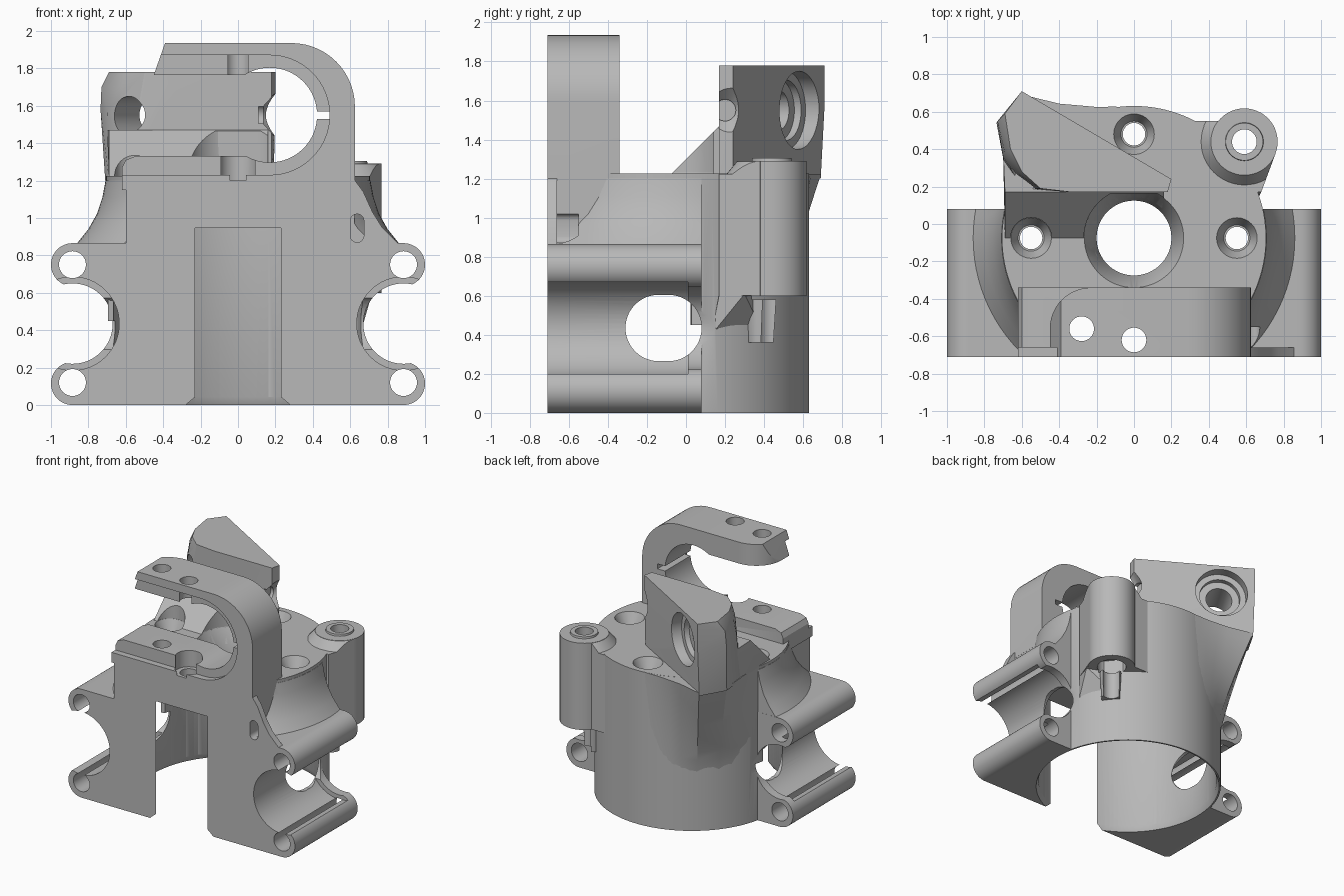
import bpy, bmesh, math
from mathutils import Vector, Matrix

if "Cube" in bpy.data.objects:
    bpy.data.objects.remove(bpy.data.objects["Cube"])

grey = bpy.data.materials.new("light_grey_plastic")
grey.use_nodes = True
grey.diffuse_color = (0.48, 0.48, 0.48, 1)
grey.node_tree.nodes["Principled BSDF"].inputs["Base Color"].default_value = (0.48, 0.48, 0.48, 1)

AX, AY = 0.0, -0.075      # motor axis


def finish(name, bm):
    bmesh.ops.recalc_face_normals(bm, faces=bm.faces[:])
    mesh = bpy.data.meshes.new(name)
    bm.to_mesh(mesh)
    bm.free()
    mesh.materials.append(grey)
    ob = bpy.data.objects.new(name, mesh)
    bpy.context.collection.objects.link(ob)
    return ob


def skin(name, rings):
    """Join rings of equal point count and cap both ends."""
    bm = bmesh.new()
    rows = [[bm.verts.new(p) for p in ring] for ring in rings]
    bm.faces.new(rows[0])
    bm.faces.new(rows[-1][::-1])
    for a, b in zip(rows, rows[1:]):
        for i in range(len(a)):
            j = (i + 1) % len(a)
            bm.faces.new((a[i], a[j], b[j], b[i]))
    return finish(name, bm)


def prism(name, pts, axis, lo, hi):
    """Extrude a 2D outline along y or z."""
    place = {"y": lambda a, b, h: (a, h, b), "z": lambda a, b, h: (a, b, h)}[axis]
    return skin(name, [[place(a, b, h) for a, b in pts] for h in (lo, hi)])


def box(name, x0, x1, y0, y1, z0, z1):
    return prism(name, [(x0, y0), (x1, y0), (x1, y1), (x0, y1)], "z", z0, z1)


def hull(name, *layers):
    bm = bmesh.new()
    for pts, z in layers:
        for x, y in pts:
            bm.verts.new((x, y, z))
    bmesh.ops.convex_hull(bm, input=bm.verts[:])
    bmesh.ops.delete(bm, geom=[v for v in bm.verts if not v.link_faces], context="VERTS")
    return finish(name, bm)


def cyl(name, p0, p1, r0, r1=None, seg=48):
    p0, p1 = Vector(p0), Vector(p1)
    d = p1 - p0
    bm = bmesh.new()
    mat = Matrix.Translation((p0 + p1) / 2) @ d.to_track_quat("Z", "Y").to_matrix().to_4x4()
    bmesh.ops.create_cone(bm, cap_ends=True, segments=seg, radius1=r0,
                          radius2=r0 if r1 is None else r1, depth=d.length, matrix=mat)
    return finish(name, bm)


def post(name, x, y, z0, z1, r0, r1=None, seg=48):
    return cyl(name, (x, y, z0), (x, y, z1), r0, r1, seg)


def bore(name, x, z, y0, y1, r, seg=64):
    return cyl(name, (x, y0, z), (x, y1, z), r, None, seg)


def arc(cx, cy, r, a0, a1, n=14):
    return [(cx + r * math.cos(math.radians(a0 + (a1 - a0) * i / n)),
             cy + r * math.sin(math.radians(a0 + (a1 - a0) * i / n))) for i in range(n + 1)]


def combine(op, tool, *targets):
    for target in targets:
        mod = target.modifiers.new("combine", "BOOLEAN")
        mod.operation, mod.object, mod.solver = op, tool, "EXACT"
        bpy.context.view_layer.objects.active = target
        bpy.ops.object.modifier_apply(modifier=mod.name)
    bpy.data.objects.remove(tool)


def add(target, tool):
    combine("UNION", tool, target)


def cut(tool, *targets):
    combine("DIFFERENCE", tool, *targets)


# Round motor housing with a flat front
body = post("motor_housing", AX, AY, 0, 1.225, 0.706, seg=128)
cut(box("front_trim", -1, 1, -1, -0.7, -1, 2), body)

# Concave skirt between the housing and the rod holders
flare = [(0.86, 0.5), (0.86, 0.865), (0.8, 0.94), (0.755, 1.02), (0.725, 1.11), (0.708, 1.2)]
skirt = skin("skirt", [[(x, y, z) for x, y in arc(AX, AY, r, 0, 360, 96)[:-1]] for r, z in flare])
combine("INTERSECT", box("skirt_limit", -0.9, 0.9, -0.709, 0.079, 0.6, 1.3), skirt)
add(body, skirt)

# Front block, side blocks and rounded rod holders
add(body, box("front_block", -0.598, 0.624, -0.71, -0.341, 0, 1.225))
for s in (-1, 1):
    side = prism("side_block", [(0, 0), (s * 0.885, 0), (s * 0.885, 0.865), (0, 0.865)],
                 "y", -0.71, 0.08)
    for z in (0.115, 0.75):
        add(side, bore("rod_holder", s * 0.885, z, -0.71, 0.08, 0.115))
    add(body, side)
add(body, prism("front_web", [(0.5, 1.3), (0.624, 1.3), (0.626, 1.2), (0.67, 1.14), (0.72, 1.03),
                              (0.77, 0.95), (0.86, 0.86), (0.5, 0.86)], "y", -0.71, -0.66))

# Front clamp with an open bore
clamp = prism("front_clamp", [(-0.62, 1.15), (-0.62, 1.27), (-0.6, 1.31), (-0.55, 1.33),
                              (-0.45, 1.34), (-0.45, 1.765), (-0.39, 1.935)]
              + arc(0.285, 1.595, 0.34, 90, 0) + [(0.625, 1.15)], "y", -0.71, -0.34)
cut(prism("jaw_gap", [(-0.8, 1.33), (0.17, 1.33), (0.17, 1.765), (-0.8, 1.765)],
          "y", -0.8, -0.2), clamp)
cut(bore("clamp_bore", 0.17, 1.55, -0.8, -0.2, 0.253), clamp)
cut(bore("clamp_recess", 0.17, 1.55, -0.8, -0.66, 0.32), clamp)
cut(prism("jaw_recess", [(-0.8, 1.23), (0.17, 1.23), (0.17, 1.87), (-0.8, 1.87)],
          "y", -0.8, -0.66), clamp)
cut(prism("jaw_corner", [(-0.6, -0.3), (-0.23, -0.3)] + arc(-0.23, -0.56, 0.22, 90, 180)
          + [(-0.6, -0.56)], "z", 1.6, 2.1), clamp)
cut(box("clamp_slit", 0.38, 0.49, -0.8, -0.2, 1.53, 1.57), clamp)
add(body, clamp)

# Angled idler arm rising from the back left
tip = [(-0.6, 0.71), (0.2, 0.24), (0.18, 0.17), (-0.33, 0.17)]
arm = hull("idler_arm",
           ([(-0.6, 0.69), (0.19, 0.24), (0.18, 0.17), (-0.6, 0.19), (-0.69, 0.3), (-0.71, 0.5)], 1.2),
           (tip + [(-0.5, 0.19), (-0.63, 0.26), (-0.7, 0.36), (-0.735, 0.54)], 1.58),
           (tip + [(-0.5, 0.19), (-0.62, 0.27), (-0.69, 0.38), (-0.73, 0.55)], 1.7),
           (tip + [(-0.5, 0.19), (-0.6, 0.28), (-0.66, 0.4), (-0.69, 0.59)], 1.78))

# Sloped gusset in front of the arm
gusset = hull("arm_gusset", ([(-0.64, -0.18), (0.15, -0.18), (0.15, 0.22), (-0.64, 0.2)], 1.12),
              ([(-0.69, -0.08), (0.16, -0.08), (0.16, 0.22), (-0.69, 0.3)], 1.22),
              ([(-0.69, 0.17), (0.16, 0.17), (0.16, 0.22), (-0.7, 0.4)], 1.47))

# Bulge that tapers from the arm down into the round housing
bulge = {90: 0, 100: 0.012, 106: 0.028, 113: 0.07, 119: 0.12, 128: 0.272, 141: 0.21,
         149: 0.115, 162: 0.02, 172: 0}
rings = []
for k in range(13):
    t = k / 12
    ring = [(0.02, 0.2, 0.45 + 0.774 * t)]
    for deg, amount in bulge.items():
        r = 0.701 + amount * t ** 1.2
        ring.append((AX + r * math.cos(math.radians(deg)),
                     AY + r * math.sin(math.radians(deg)), 0.45 + 0.774 * t))
    rings.append(ring)
arm_base = skin("arm_base", rings)

# Screw boss at the back right
bx, by = 0.59, 0.44
web = [(0.3, 0.2), (0.68, 0.17), (0.758, 0.38), (0.59, 0.55), (0.32, 0.55)]
boss = prism("screw_boss", web, "z", 0.6, 1.224)
add(boss, post("boss_post", bx, by, 0.598, 1.29, 0.178))
collar = post("boss_collar", bx, by, 1.2, 1.288, 0.252, 0.179)
combine("INTERSECT", prism("collar_limit", web, "z", 1.1, 1.4), collar)
add(boss, collar)
add(boss, post("boss_ring", bx, by, 1.2, 1.305, 0.115, 0.1))
add(boss, hull("boss_fillet", ([(0.3, 0.15), (0.66, 0.13), (0.5, 0.4)], 0.4),
               ([(0.3, 0.15), (0.68, 0.171), (0.72, 0.3), (0.5, 0.4)], 0.61)))
add(boss, post("boss_spout", 0.555, 0.385, 0.36, 0.65, 0.07, 0.085))
cut(post("boss_bore", bx, by, 0.2, 1.5, 0.066, seg=32), boss)
cut(post("boss_recess", bx, by, 0.58, 0.7, 0.11, seg=32), boss)

# Motor pocket, open through the front, with a chamfered lower rim
cut(post("motor_pocket", AX, AY, -0.1, 0.945, 0.675, seg=128), body, arm_base, boss)
cut(post("pocket_rim", AX, AY, -0.01, 0.05, 0.698, 0.672, seg=128), body)
cut(post("centre_hole", AX, AY, 0.8, 1.3, 0.2, seg=64), body, gusset)
cut(post("centre_taper", AX, AY, 1.08, 1.235, 0.2, 0.27, seg=64), body, gusset)
cut(post("centre_clearance", AX, AY, 1.23, 1.464, 0.268, seg=64), gusset)

# Countersunk motor screws
for x, y in ((-0.55, AY), (0.55, AY), (0, 0.48)):
    cut(post("screw_hole", x, y, 0.85, 1.5, 0.06, seg=32), body, arm_base, gusset)
    cut(post("screw_head", x, y, 1.14, 1.228, 0.07, 0.11, seg=32), body, arm_base, gusset)
cut(post("screw_clearance", -0.55, AY, 1.22, 1.5, 0.11, seg=32), gusset)

# Clamp screw holes
for x, y in ((-0.28, -0.56), (0, -0.62)):
    cut(post("clamp_screw", x, y, 0.8, 2.1, 0.066, seg=32), body)
cut(post("clamp_screw_seat", 0, -0.62, 1.2, 1.4, 0.1, seg=32), body)

# Bearing channels, side windows and rod bores
for s in (-1, 1):
    cut(bore("bearing_channel", s * 0.885, 0.435, -0.8, 0.01, 0.25), body)
    cut(bore("channel_lip", s * 0.885, 0.435, -0.1, 0.2, 0.215), body)
    for y in (-0.14, -0.09):
        cut(cyl("side_window", (s * 0.5, y, 0.435), (s * 0.73, y, 0.435), 0.17), body)
    for z in (0.12, 0.75):
        cut(bore("rod_bore", s * 0.885, z, -0.8, 0.2, 0.072, 32), body)

# Small tie slot in the front web
cut(prism("tie_slot", arc(0.637, 0.985, 0.036, 0, 180, 8) + arc(0.637, 0.905, 0.036, 180, 360, 8),
          "y", -0.8, -0.55), body)

# Counterbored pivot hole in the idler arm, and its conical end notch
n = Vector((0.507, 0.862, 0))
p = Vector((-0.38, 0.58, 1.55))
cut(cyl("pivot_hole", p - n * 0.8, p + n * 0.2, 0.1), arm)
cut(cyl("pivot_counterbore", p - n * 0.08, p + n * 0.2, 0.2), arm)
cut(cyl("pivot_step", p - n * 0.12, p + n * 0.2, 0.155), arm)
cut(cyl("end_notch", (0.11, 0.2, 1.55), (0.3, 0.2, 1.55), 0.055), arm)
cut(cyl("end_notch_cone", (0.13, 0.2, 1.55), (0.22, 0.2, 1.55), 0.05, 0.14), arm)

# Smooth curved walls, crisp edges
for ob in (body, arm, arm_base, gusset, boss):
    ob.select_set(True)
bpy.context.view_layer.objects.active = body
bpy.ops.object.shade_smooth_by_angle(angle=math.radians(25))
